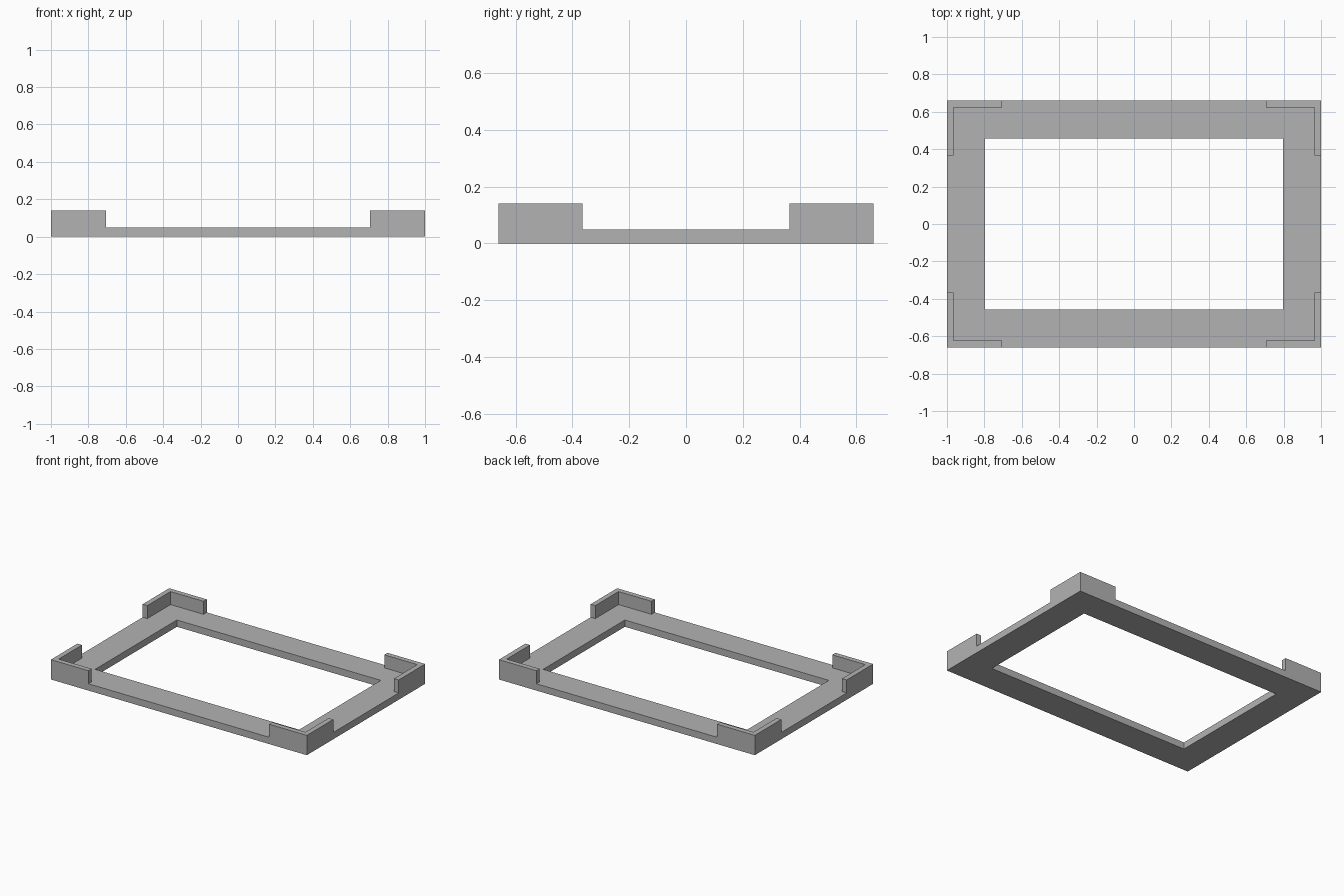
import bpy
import bmesh

default_cube = bpy.data.objects.get("Cube")
if default_cube:
    bpy.data.objects.remove(default_cube, do_unlink=True)

# Overall sizes
HALF_X, HALF_Y = 1.0, 0.66
OPEN_X, OPEN_Y = 0.797, 0.456
BASE_TOP, LIP_TOP = 0.048, 0.14
LIP_THICK = 0.036
LIP_END_X, LIP_END_Y = 0.706, 0.365

grey = bpy.data.materials.new("plain_grey")
grey.use_nodes = True
colour = (0.45, 0.45, 0.45, 1)
grey.diffuse_color = colour
grey.node_tree.nodes["Principled BSDF"].inputs["Base Color"].default_value = colour


def finish(name, bm):
    bmesh.ops.recalc_face_normals(bm, faces=bm.faces)
    mesh = bpy.data.meshes.new(name)
    bm.to_mesh(mesh)
    bm.free()
    mesh.materials.append(grey)
    obj = bpy.data.objects.new(name, mesh)
    bpy.context.collection.objects.link(obj)


def extrude_up(bm, height):
    grown = bmesh.ops.extrude_face_region(bm, geom=bm.faces[:])["geom"]
    verts = [v for v in grown if isinstance(v, bmesh.types.BMVert)]
    bmesh.ops.translate(bm, vec=(0, 0, height), verts=verts)


# Flat rectangular frame with an open middle
SIGNS = [(1, 1), (-1, 1), (-1, -1), (1, -1)]
bm = bmesh.new()
outer = [bm.verts.new((sx * HALF_X, sy * HALF_Y, 0)) for sx, sy in SIGNS]
inner = [bm.verts.new((sx * OPEN_X, sy * OPEN_Y, 0)) for sx, sy in SIGNS]
for i in range(4):
    j = (i + 1) % 4
    bm.faces.new((outer[i], outer[j], inner[j], inner[i]))
extrude_up(bm, BASE_TOP)
finish("base_frame", bm)

# L-shaped lip standing on each corner
lip_outline = [
    (HALF_X, HALF_Y), (LIP_END_X, HALF_Y),
    (LIP_END_X, HALF_Y - LIP_THICK),
    (HALF_X - LIP_THICK, HALF_Y - LIP_THICK),
    (HALF_X - LIP_THICK, LIP_END_Y), (HALF_X, LIP_END_Y),
]
for sx, sy in SIGNS:
    bm = bmesh.new()
    bm.faces.new([bm.verts.new((sx * x, sy * y, BASE_TOP)) for x, y in lip_outline])
    extrude_up(bm, LIP_TOP - BASE_TOP)
    side = "left" if sx > 0 else "right"
    end = "back" if sy > 0 else "front"
    finish(f"{end}_{side}_corner_lip", bm)
